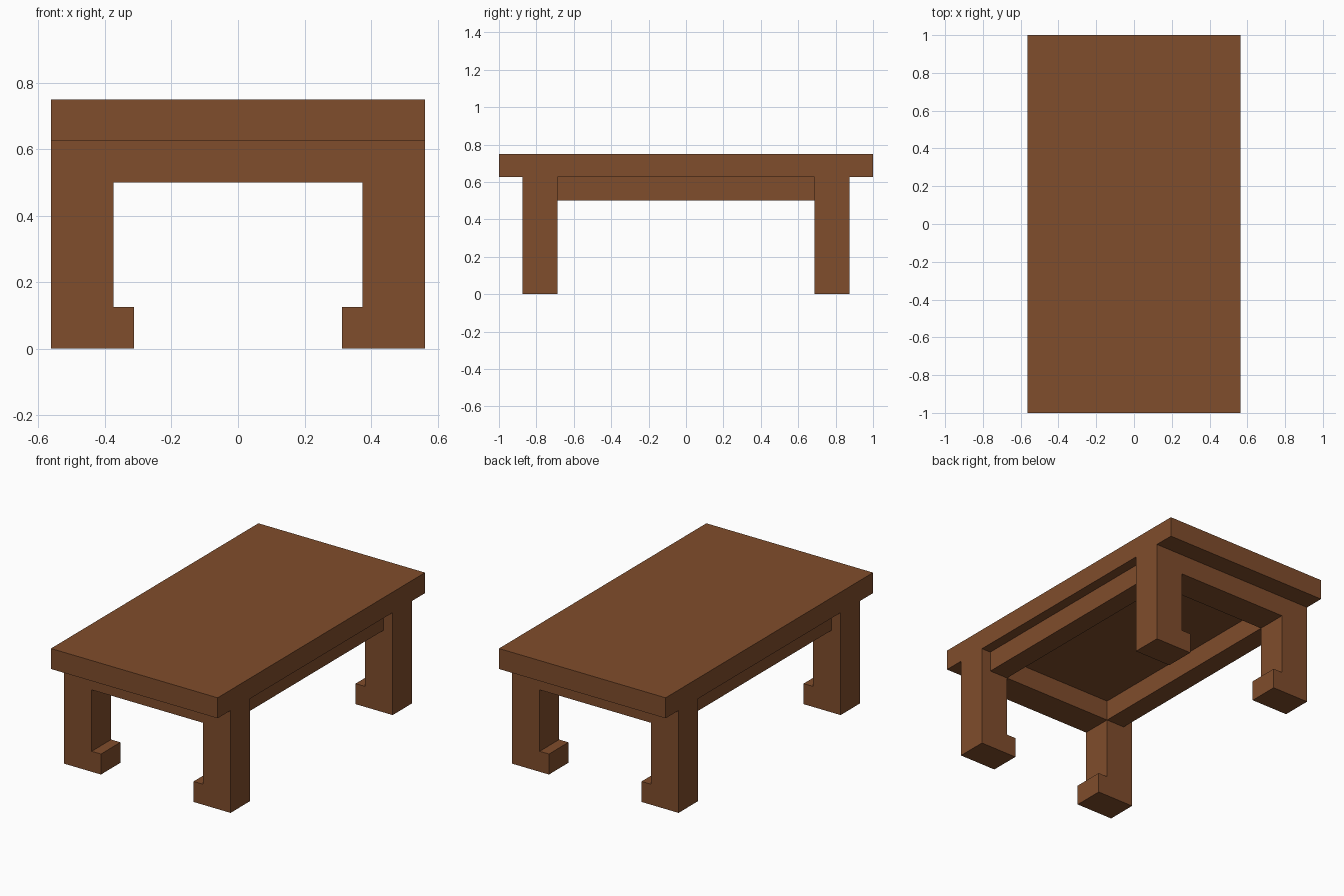
import bpy
import bmesh

if "Cube" in bpy.data.objects:
    bpy.data.objects.remove(bpy.data.objects["Cube"])

wood = bpy.data.materials.new("brown_wood")
wood.diffuse_color = (0.216, 0.074, 0.025, 1)
wood.use_nodes = True
wood.node_tree.nodes["Principled BSDF"].inputs["Base Color"].default_value = wood.diffuse_color


def add_object(name, bm):
    bmesh.ops.recalc_face_normals(bm, faces=bm.faces[:])
    mesh = bpy.data.meshes.new(name)
    bm.to_mesh(mesh)
    bm.free()
    mesh.materials.append(wood)
    obj = bpy.data.objects.new(name, mesh)
    bpy.context.collection.objects.link(obj)
    return obj


def box(name, x0, x1, y0, y1, z0, z1):
    bm = bmesh.new()
    bmesh.ops.create_cube(bm, size=1)
    for v in bm.verts:
        v.co.x = x0 if v.co.x < 0 else x1
        v.co.y = y0 if v.co.y < 0 else y1
        v.co.z = z0 if v.co.z < 0 else z1
    return add_object(name, bm)


def extruded_profile(name, points, y0, y1):
    bm = bmesh.new()
    face = bm.faces.new([bm.verts.new((x, y0, z)) for x, z in points])
    result = bmesh.ops.extrude_face_region(bm, geom=[face], use_keep_orig=True)
    for item in result["geom"]:
        if isinstance(item, bmesh.types.BMVert):
            item.co.y = y1
    return add_object(name, bm)


# Flat slab on top
box("table_top", -0.5625, 0.5625, -1, 1, 0.625, 0.75)

# End frames: two legs with inward feet joined by a flush apron
half = [(0.5625, 0.625), (0.5625, 0), (0.3125, 0),
        (0.3125, 0.125), (0.375, 0.125), (0.375, 0.5)]
outline = half + [(-x, z) for x, z in reversed(half)]
for label, side in (("front", -1), ("back", 1)):
    extruded_profile(label + "_leg_frame", outline, *sorted((side * 0.6875, side * 0.875)))

# Side aprons, set in from the outer faces of the legs
for label, side in (("left", -1), ("right", 1)):
    box(label + "_apron", *sorted((side * 0.375, side * 0.5)), -0.6875, 0.6875, 0.5, 0.625)
